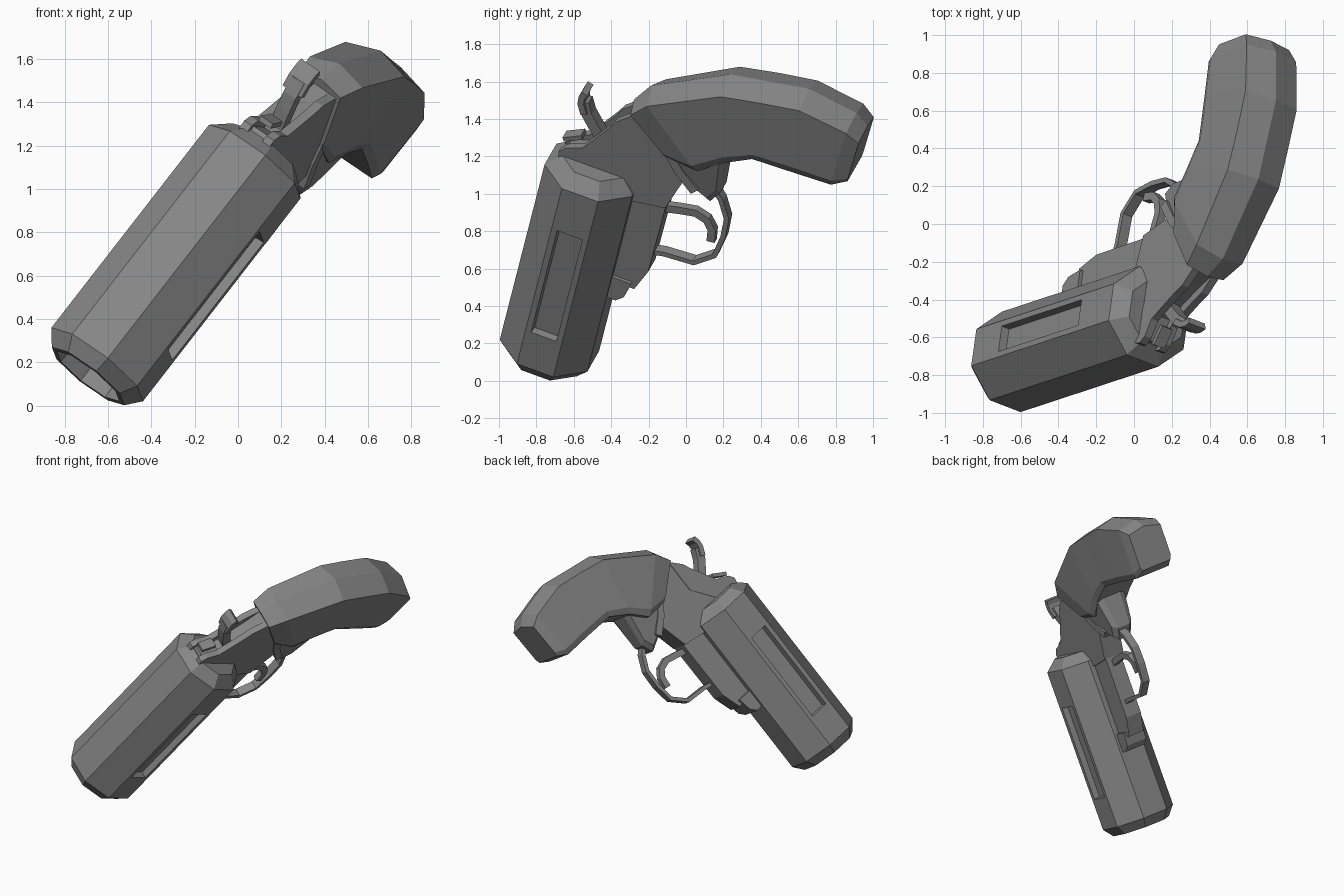
import bpy, bmesh, math
from mathutils import Vector, Matrix

cube = bpy.data.objects.get("Cube")
if cube:
    bpy.data.objects.remove(cube)

# Gun frame: local x = sideways, y = muzzle to breech, z = towards the hammer
along = Vector((0.601, 0.198, 0.774)).normalized()
side = Vector((0.79, -0.304, -0.531))
side = (side - along * side.dot(along)).normalized()
up = side.cross(along)
pose = Matrix((side, along, up)).transposed().to_4x4()
pose.translation = (-0.65, -0.73, 0.19)

steel = bpy.data.materials.new("dark_grey_steel")
steel.use_nodes = True
grey = (0.24, 0.24, 0.24, 1)
steel.diffuse_color = grey
steel.node_tree.nodes["Principled BSDF"].inputs["Base Color"].default_value = grey


def finish(name, bm):
    bmesh.ops.recalc_face_normals(bm, faces=bm.faces)
    mesh = bpy.data.meshes.new(name)
    bm.to_mesh(mesh)
    bm.free()
    mesh.materials.append(steel)
    obj = bpy.data.objects.new(name, mesh)
    obj.matrix_world = pose
    bpy.context.collection.objects.link(obj)
    return obj


def loft(rings):
    """Skin a list of equal rings and cap both ends."""
    bm = bmesh.new()
    loops = [[bm.verts.new(p) for p in ring] for ring in rings]
    count = len(loops[0])
    for one, two in zip(loops, loops[1:]):
        for i in range(count):
            j = (i + 1) % count
            bm.faces.new((one[i], one[j], two[j], two[i]))
    bm.faces.new(loops[0])
    bm.faces.new(loops[-1])
    return bm


def plate(name, profile, half, middle=0.0):
    """Side profile of (along, up) points, extruded sideways."""
    return finish(name, loft([[(middle + a, s, c) for s, c in profile]
                              for a in (-half, half)]))


def strip(name, path, half, thick, middle=0.0):
    """Flat bar bent along a path in the side plane."""
    pts = [Vector(p) for p in path]
    left, right = middle + half, middle - half
    rings = []
    for i, p in enumerate(pts):
        d = (pts[min(i + 1, len(pts) - 1)] - pts[max(i - 1, 0)]).normalized()
        off = Vector((-d.y, d.x)) * thick / 2
        q, r = p + off, p - off
        rings.append([(right, *q), (left, *q), (left, *r), (right, *r)])
    return finish(name, loft(rings))


def octagon(s, radius):
    angles = [math.pi / 8 + k * math.pi / 4 for k in range(8)]
    return [(radius * math.cos(t), s, radius * math.sin(t)) for t in angles]


# Barrel shroud with chamfered ends, open bore and sunk side slots
bm = loft([octagon(s, r) for s, r in (
    (0.9, 0.18), (-0.07, 0.185), (-0.07, 0.215), (0, 0.272),
    (0.2, 0.272), (0.965, 0.272), (1.21, 0.272), (1.285, 0.19))])
bmesh.ops.recalc_face_normals(bm, faces=bm.faces)
panels = [f for f in bm.faces
          if abs(f.normal.x) > 0.9 and abs(f.calc_center_median().y - 0.5825) < 0.02
          and abs(f.calc_center_median().x) > 0.2]
bmesh.ops.inset_individual(bm, faces=panels, thickness=0.045)
rims = {f: f.normal.copy() for f in panels}
bmesh.ops.inset_individual(bm, faces=panels, thickness=0.006)
for f, normal in rims.items():
    for v in f.verts:
        v.co -= normal * 0.045
finish("barrel", bm)

# Frame behind and below the barrel
plate("frame", [(1.2, 0.17), (1.31, 0.17), (1.36, 0.04), (1.47, -0.03),
                (1.6, -0.1), (1.74, -0.16), (1.64, -0.36), (1.42, -0.5),
                (1.19, -0.435), (1.15, -0.2)], 0.085, -0.008)
plate("under_lug", [(0.6, -0.2), (0.6, -0.38), (0.74, -0.43),
                    (1.22, -0.435), (1.3, -0.2)], 0.065)
plate("lug_latch", [(0.5, -0.22), (0.5, -0.3), (0.54, -0.34),
                    (0.64, -0.36), (0.64, -0.22)], 0.085)

# Side rails around the hammer channel
for x, label in ((0.055, "left"), (-0.075, "right")):
    plate(label + "_rail", [(1.25, 0.19), (1.3, 0.2), (1.34, 0.17),
                            (1.38, 0.08), (1.46, 0.03), (1.56, -0.03),
                            (1.62, -0.06), (1.7, -0.14), (1.45, -0.14),
                            (1.27, 0.0)], 0.022, x)
strip("rear_sight", [(1.35, 0.2), (1.375, 0.155), (1.405, 0.105)],
      0.035, 0.026, -0.01)

# Hammer and its wider spur
strip("hammer", [(1.34, -0.06), (1.42, -0.005), (1.49, 0.06),
                 (1.55, 0.11), (1.62, 0.145)], 0.035, 0.06, -0.02)
strip("hammer_spur", [(1.56, 0.125), (1.62, 0.155), (1.66, 0.158),
                      (1.695, 0.148)], 0.055, 0.035, -0.02)

# Trigger and its guard
strip("trigger", [(1.14, -0.41), (1.165, -0.5), (1.185, -0.59),
                  (1.165, -0.66), (1.115, -0.7), (1.04, -0.71)], 0.022, 0.045)
strip("trigger_guard", [(0.84, -0.4), (0.86, -0.48), (0.873, -0.65),
                        (0.965, -0.75), (1.1, -0.77), (1.225, -0.765),
                        (1.33, -0.71), (1.4, -0.64)], 0.03, 0.028)

# Grip: ridge-backed sections from frame to butt, (ridge, belly, half width)
rings = []
for back, belly, w in (((1.73, -0.11), (1.52, -0.38), 0.12),
                       ((1.855, -0.18), (1.52, -0.56), 0.15),
                       ((2.1, -0.58), (1.63, -0.68), 0.165),
                       ((2.14, -0.8), (1.72, -0.83), 0.165),
                       ((2.18, -1.01), (1.725, -1.07), 0.165),
                       ((2.13, -1.29), (1.725, -1.275), 0.16),
                       ((2.07, -1.365), (1.77, -1.355), 0.14)):
    back, belly = Vector(back), Vector(belly)
    lean = 0.03 * back.y - 0.02
    ring = [(lean, *back)]
    for x, k in ((1, 0.08), (1, 0.9), (0.88, 1), (-0.88, 1), (-1, 0.9), (-1, 0.12)):
        ring.append((lean + w * x, *back.lerp(belly, k)))
    rings.append(ring)
finish("grip", loft(rings))

# Raised collar where the grip meets the frame
strip("grip_collar", [(1.74, -0.16), (1.63, -0.32), (1.46, -0.46),
                      (1.37, -0.57)], 0.105, 0.05, -0.015)

# Tang at the lower front of the grip, narrowing towards its tip
tang = [(1.72, -0.24), (1.43, -0.45), (1.36, -0.54), (1.305, -0.655),
        (1.39, -0.7), (1.64, -0.68), (1.8, -0.5)]
hub = Vector((1.6, -0.52))
rings = []
for x, k in ((-1, 0.88), (-0.6, 1), (0.6, 1), (1, 0.88)):
    ring = []
    for p in tang:
        s, c = hub + (Vector(p) - hub) * k
        width = 0.08 + 0.05 * max(0, min(1, (s - 1.36) / 0.3))
        ring.append((x * width - 0.015, s, c))
    rings.append(ring)
finish("grip_tang", loft(rings))
